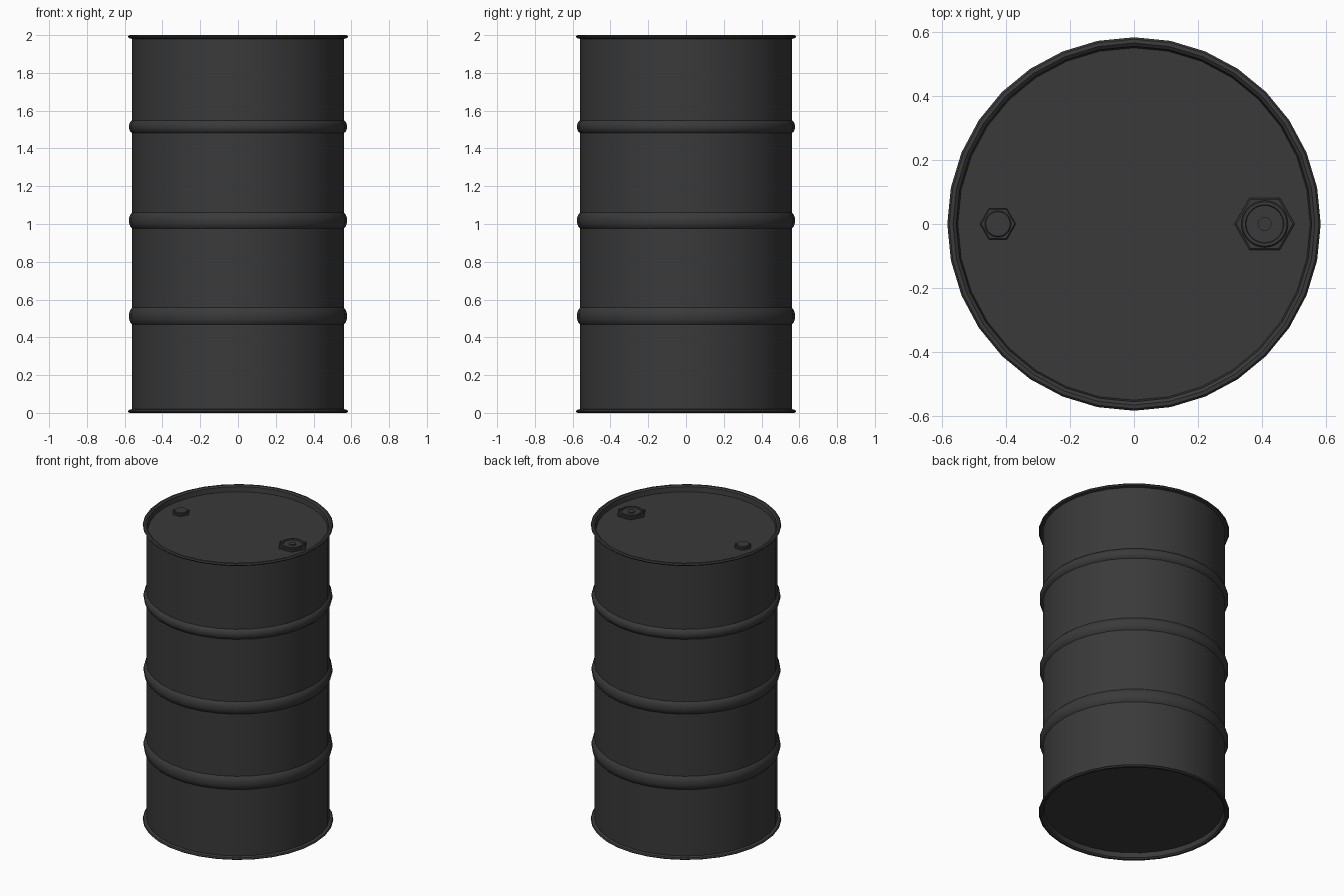
import bpy, bmesh
from math import cos, sin, pi, radians

if "Cube" in bpy.data.objects:
    bpy.data.objects.remove(bpy.data.objects["Cube"])

paint = bpy.data.materials.new("dark_paint")
paint.diffuse_color = (0.042, 0.042, 0.042, 1)
paint.use_nodes = True
paint.node_tree.nodes["Principled BSDF"].inputs["Base Color"].default_value = paint.diffuse_color


def lathe(name, profile, sides, loc=(0, 0, 0), angle=40):
    """Spin (radius, z) points around z and cap both ends."""
    bm = bmesh.new()
    rings = [[bm.verts.new((r * cos(2 * pi * i / sides), r * sin(2 * pi * i / sides), z))
              for i in range(sides)] for r, z in profile]
    for a, b in zip(rings, rings[1:]):
        for i in range(sides):
            j = (i + 1) % sides
            bm.faces.new((a[i], a[j], b[j], b[i]))
    bm.faces.new(rings[0][::-1])
    bm.faces.new(rings[-1])
    bmesh.ops.recalc_face_normals(bm, faces=bm.faces)
    mesh = bpy.data.meshes.new(name)
    bm.to_mesh(mesh)
    bm.free()
    obj = bpy.data.objects.new(name, mesh)
    obj.location = loc
    mesh.materials.append(paint)
    bpy.context.collection.objects.link(obj)
    bpy.ops.object.select_all(action='DESELECT')
    obj.select_set(True)
    bpy.context.view_layer.objects.active = obj
    bpy.ops.object.shade_smooth_by_angle(angle=radians(angle))
    return obj


BODY, LID = 0.56, 1.96

# Drum shell: recessed base, bottom rim, three rolled hoops, top rim, recessed lid
rim = [(0.55, 0.04), (0.555, 0.008), (0.565, 0), (0.577, 0.001),
       (0.583, 0.008), (0.578, 0.016), (BODY, 0.02)]
profile = list(rim)
for z, h in ((0.512, 0.045), (1.018, 0.042), (1.515, 0.034)):
    profile += [(BODY, z - h), (0.570, z - h * 0.75), (0.577, z - h * 0.3),
                (0.577, z + h * 0.3), (0.570, z + h * 0.75), (BODY, z + h)]
profile += [(r, 2 - z) for r, z in reversed(rim)]
lathe("drum_shell", profile, 32)

# Small plug: hexagonal seat and round cap
lathe("small_plug_seat", [(0.056, -0.005), (0.056, 0.006), (0.052, 0.01)], 6, (-0.425, 0, LID), 20)
lathe("small_plug_cap", [(0.041, 0), (0.041, 0.016), (0.038, 0.019)], 24, (-0.425, 0, LID))

# Large plug: hexagonal seat, raised ring with sunken centre, and stud
lathe("large_plug_seat", [(0.094, -0.005), (0.094, 0.006), (0.088, 0.01)], 6, (0.408, 0, LID), 20)
lathe("large_plug_ring", [(0.073, 0), (0.073, 0.016), (0.069, 0.02), (0.06, 0.02), (0.058, 0.012)],
      32, (0.408, 0, LID))
lathe("large_plug_stud", [(0.022, 0.01), (0.022, 0.018)], 12, (0.408, 0, LID))
